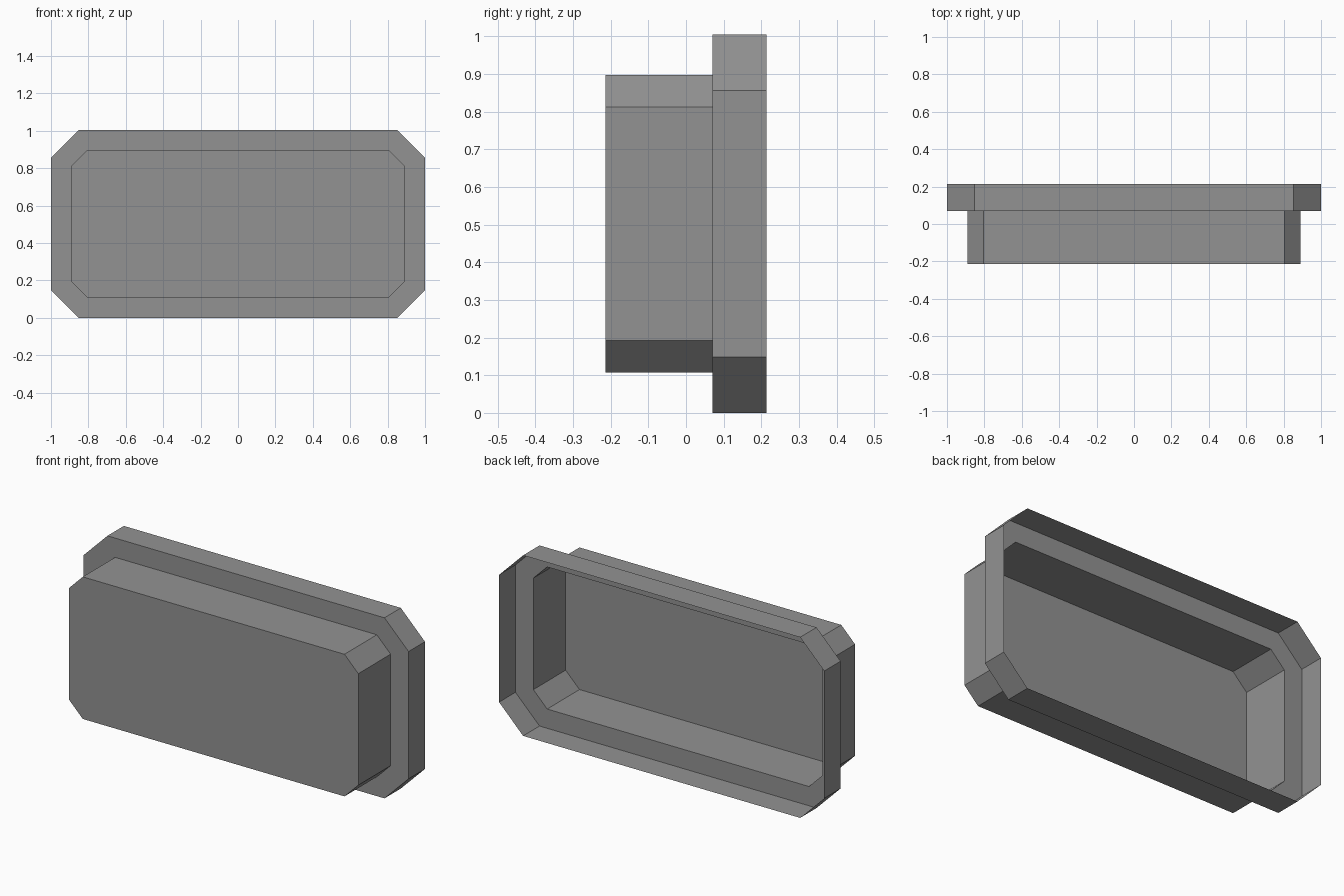
import bpy, bmesh

if "Cube" in bpy.data.objects:
    bpy.data.objects.remove(bpy.data.objects["Cube"])

MID_Z = 0.502


def octagon(bm, half_w, half_h, cut, y):
    """Chamfered rectangle in the xz plane, counter-clockwise seen from the front."""
    w, h = half_w, half_h
    pts = [(w - cut, -h), (w, -h + cut), (w, h - cut), (w - cut, h),
           (-w + cut, h), (-w, h - cut), (-w, -h + cut), (-w + cut, -h)]
    return [bm.verts.new((x, y, MID_Z + z)) for x, z in pts]


def bridge(bm, front, back):
    """Quads from a front loop to the loop behind it, facing outward."""
    n = len(front)
    for i in range(n):
        j = (i + 1) % n
        bm.faces.new((front[j], front[i], back[i], back[j]))


grey = bpy.data.materials.new("mid grey")
grey.diffuse_color = (0.29, 0.29, 0.29, 1)
grey.use_nodes = True
grey.node_tree.nodes["Principled BSDF"].inputs["Base Color"].default_value = grey.diffuse_color

# Open-backed tray: closed front panel, narrow body, step, wide rim
bm = bmesh.new()
loops = [octagon(bm, 0.89, 0.395, 0.085, -0.214),
         octagon(bm, 0.89, 0.395, 0.085, 0.07),
         octagon(bm, 1.0, 0.502, 0.148, 0.07),
         octagon(bm, 1.0, 0.502, 0.148, 0.214)]
bm.faces.new(loops[0])
for front, back in zip(loops, loops[1:]):
    bridge(bm, front, back)

mesh = bpy.data.meshes.new("stepped_tray")
bm.to_mesh(mesh)
bm.free()
mesh.materials.append(grey)
tray = bpy.data.objects.new("stepped_tray", mesh)
bpy.context.collection.objects.link(tray)
